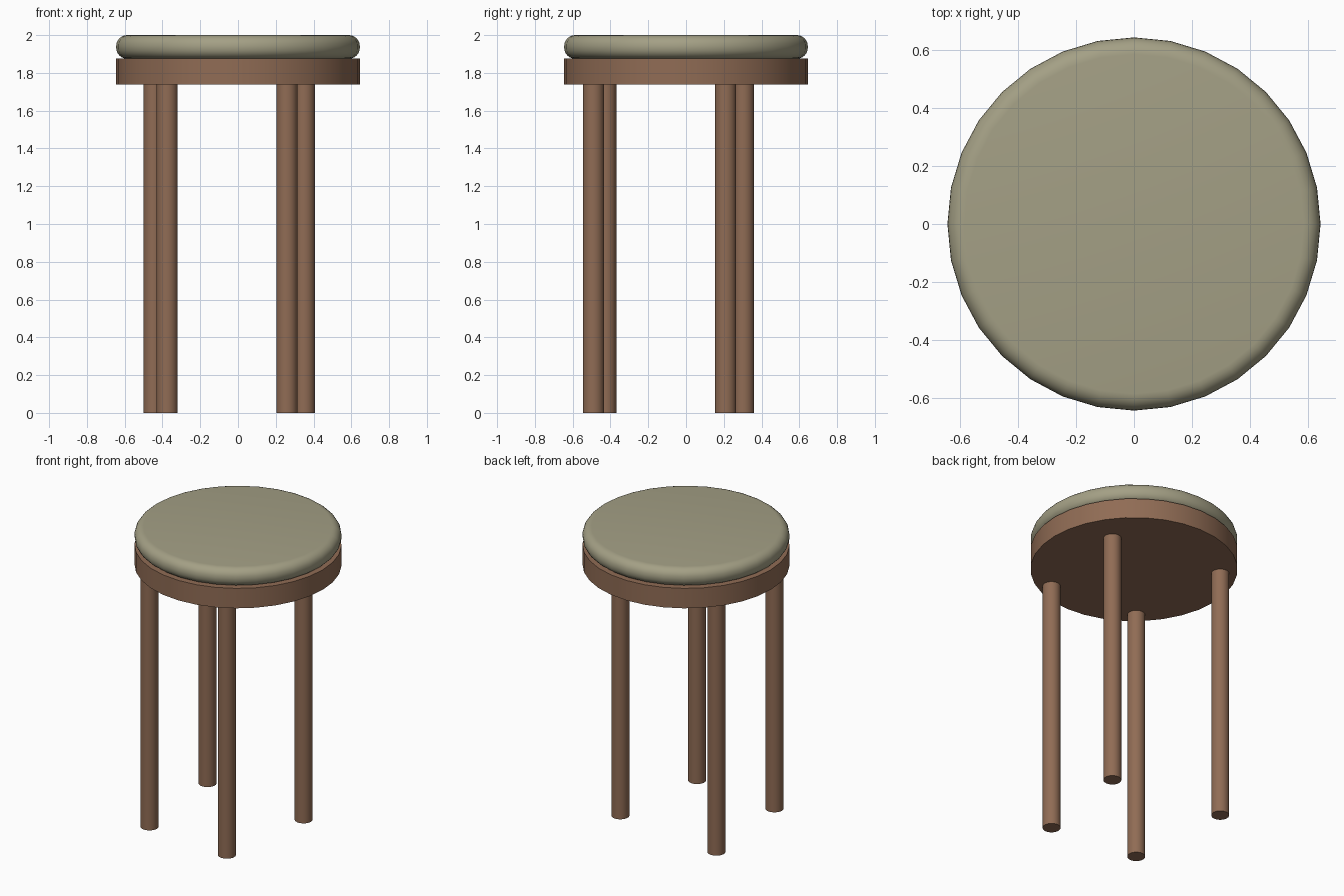
import bpy
import math

if "Cube" in bpy.data.objects:
    bpy.data.objects.remove(bpy.data.objects["Cube"], do_unlink=True)


def make_material(name, color):
    mat = bpy.data.materials.new(name)
    mat.use_nodes = True
    mat.diffuse_color = color
    mat.node_tree.nodes["Principled BSDF"].inputs["Base Color"].default_value = color
    return mat


def add_disc(name, radius, bottom, top, mat, x=0, y=0, bevel=0):
    bpy.ops.mesh.primitive_cylinder_add(
        vertices=32, radius=radius, depth=top - bottom,
        location=(x, y, (bottom + top) / 2))
    obj = bpy.context.object
    obj.name = name
    obj.data.materials.append(mat)
    if bevel:
        mod = obj.modifiers.new("rounded_rim", 'BEVEL')
        mod.width = bevel
        mod.segments = 6
        mod.limit_method = 'ANGLE'
        mod.angle_limit = math.radians(40)
        bpy.ops.object.modifier_apply(modifier=mod.name)
    bpy.ops.object.shade_smooth_by_angle(angle=math.radians(35))
    return obj


wood = make_material("brown_wood", (0.28, 0.15, 0.09, 1))
fabric = make_material("olive_fabric", (0.37, 0.35, 0.235, 1))

SEAT_RADIUS = 0.645
BASE_BOTTOM, BASE_TOP = 1.738, 1.875

# Padded seat on a round wooden base
add_disc("seat_cushion", SEAT_RADIUS, BASE_TOP, 2.0, fabric, bevel=0.058)
add_disc("seat_base", SEAT_RADIUS, BASE_BOTTOM, BASE_TOP, wood)

# Four straight, slightly irregularly placed legs
legs = {
    "front_left_leg": (0.259, -0.49),
    "front_right_leg": (-0.375, -0.425),
    "back_left_leg": (0.352, 0.21),
    "back_right_leg": (-0.445, 0.305),
}
for name, (x, y) in legs.items():
    add_disc(name, 0.056, 0, BASE_BOTTOM, wood, x, y)
